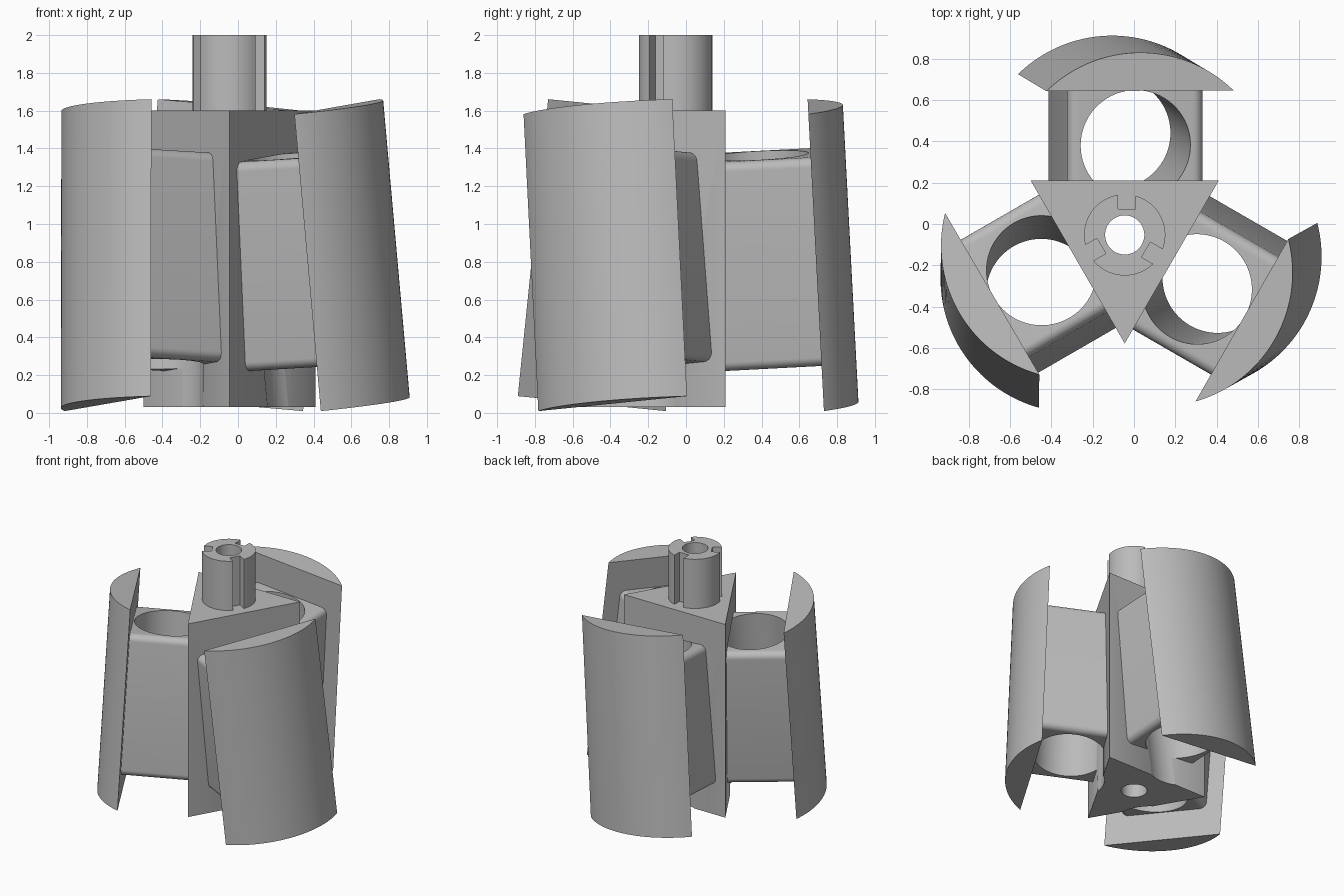
import bpy, bmesh
from math import radians, sin, cos, asin, pi
from mathutils import Matrix, Vector

if "Cube" in bpy.data.objects:
    bpy.data.objects.remove(bpy.data.objects["Cube"])

grey = bpy.data.materials.new("plain_grey")
grey.use_nodes = True
COLOUR = (0.5, 0.5, 0.5, 1)
grey.diffuse_color = COLOUR
grey.node_tree.nodes["Principled BSDF"].inputs["Base Color"].default_value = COLOUR

T = Matrix.Translation
AXIS = T((-0.045, -0.053, 0))          # rotor axis
HUB_BOTTOM, HUB_TOP = 0.03, 1.6


def prism(name, outline, z0, z1, matrix):
    """Extrude a flat outline along local z."""
    bm = bmesh.new()
    face = bm.faces.new([bm.verts.new((x, y, z0)) for x, y in outline])
    top = bmesh.ops.extrude_face_region(bm, geom=[face])["geom"]
    verts = [v for v in top if isinstance(v, bmesh.types.BMVert)]
    bmesh.ops.translate(bm, verts=verts, vec=(0, 0, z1 - z0))
    bm.transform(matrix)
    bmesh.ops.recalc_face_normals(bm, faces=bm.faces)
    mesh = bpy.data.meshes.new(name)
    bm.to_mesh(mesh)
    bm.free()
    mesh.materials.append(grey)
    obj = bpy.data.objects.new(name, mesh)
    bpy.context.collection.objects.link(obj)
    return obj


def arc(radius, a0, a1, n, cx=0, cy=0):
    return [(cx + radius * cos(a0 + (a1 - a0) * i / n),
             cy + radius * sin(a0 + (a1 - a0) * i / n)) for i in range(n + 1)]


def circle(radius, n=64, cy=0):
    return arc(radius, 0, 2 * pi, n, 0, cy)[:-1]


def rectangle(x0, x1, y0, y1):
    return [(x0, y0), (x1, y0), (x1, y1), (x0, y1)]


def rounded_rectangle(w, h, r):
    pts = []
    for k, (sx, sy) in enumerate([(1, 1), (-1, 1), (-1, -1), (1, -1)]):
        pts += arc(r, k * pi / 2, (k + 1) * pi / 2, 8, sx * (w / 2 - r), sy * (h / 2 - r))
    return pts


def activate(obj):
    bpy.ops.object.select_all(action='DESELECT')
    obj.select_set(True)
    bpy.context.view_layer.objects.active = obj


def cut(obj, cutter):
    mod = obj.modifiers.new("cut", 'BOOLEAN')
    mod.operation, mod.solver, mod.object = 'DIFFERENCE', 'EXACT', cutter
    activate(obj)
    bpy.ops.object.modifier_apply(modifier=mod.name)


def drop(cutter):
    bpy.data.objects.remove(cutter)


# Triangular hub and splined shaft
triangle = [(0.526 * cos(radians(a)), 0.526 * sin(radians(a))) for a in (30, 150, 270)]
hub = prism("hub", triangle, HUB_BOTTOM, HUB_TOP, AXIS)
shaft = prism("shaft", circle(0.197), HUB_TOP, 2.0, AXIS)

# Central bore through both
bore = prism("bore_cutter", circle(0.095), -0.5, 2.5, AXIS)
cut(hub, bore)
cut(shaft, bore)
drop(bore)

parts = [hub, shaft]
ARM_W, ARM_H, ARM_DROP = 0.66, 1.11, 0.01
CHORD, SAGITTA, BLADE_H = 0.91, 0.185, 1.58
blade_r = ((CHORD / 2) ** 2 + SAGITTA ** 2) / (2 * SAGITTA)
half = asin(CHORD / 2 / blade_r)
segment = arc(blade_r, pi / 2 - half, pi / 2 + half, 40, 0, SAGITTA - blade_r)
lean = (T((0.005, 0.74, 0.835)) @ Matrix.Rotation(radians(3), 4, 'X')
        @ Matrix.Rotation(radians(5), 4, 'Y'))

for i in range(3):
    turn = AXIS @ Matrix.Rotation(radians(120 * i), 4, 'Z')
    place = turn @ lean

    # Keyway in the shaft
    key = prism("keyway_cutter", rectangle(-0.032, 0.053, 0.125, 0.3), 1.5, 2.2, turn)
    cut(shaft, key)
    drop(key)

    # Slanted blade with a circular-segment section
    blade = prism(f"blade_{i + 1}", segment, -BLADE_H / 2, BLADE_H / 2, place)

    # Arm joining hub and blade
    flat = place @ T((0, 0, -ARM_DROP)) @ Matrix.Rotation(radians(-90), 4, 'X')
    arm = prism(f"arm_{i + 1}", rounded_rectangle(ARM_W, ARM_H, 0.05), -0.53, 0.02, flat)

    # Large hole down through the arm and the lower hub
    hole = prism("hole_cutter", circle(0.267, 96, -0.277), -1.2,
                 ARM_H / 2 - ARM_DROP + 0.002, place)
    cut(arm, hole)
    cut(hub, hole)
    drop(hole)
    parts += [blade, arm]

# Smooth the curved walls, keep the edges crisp
for obj in parts:
    activate(obj)
    bpy.ops.object.shade_smooth_by_angle(angle=radians(30))
